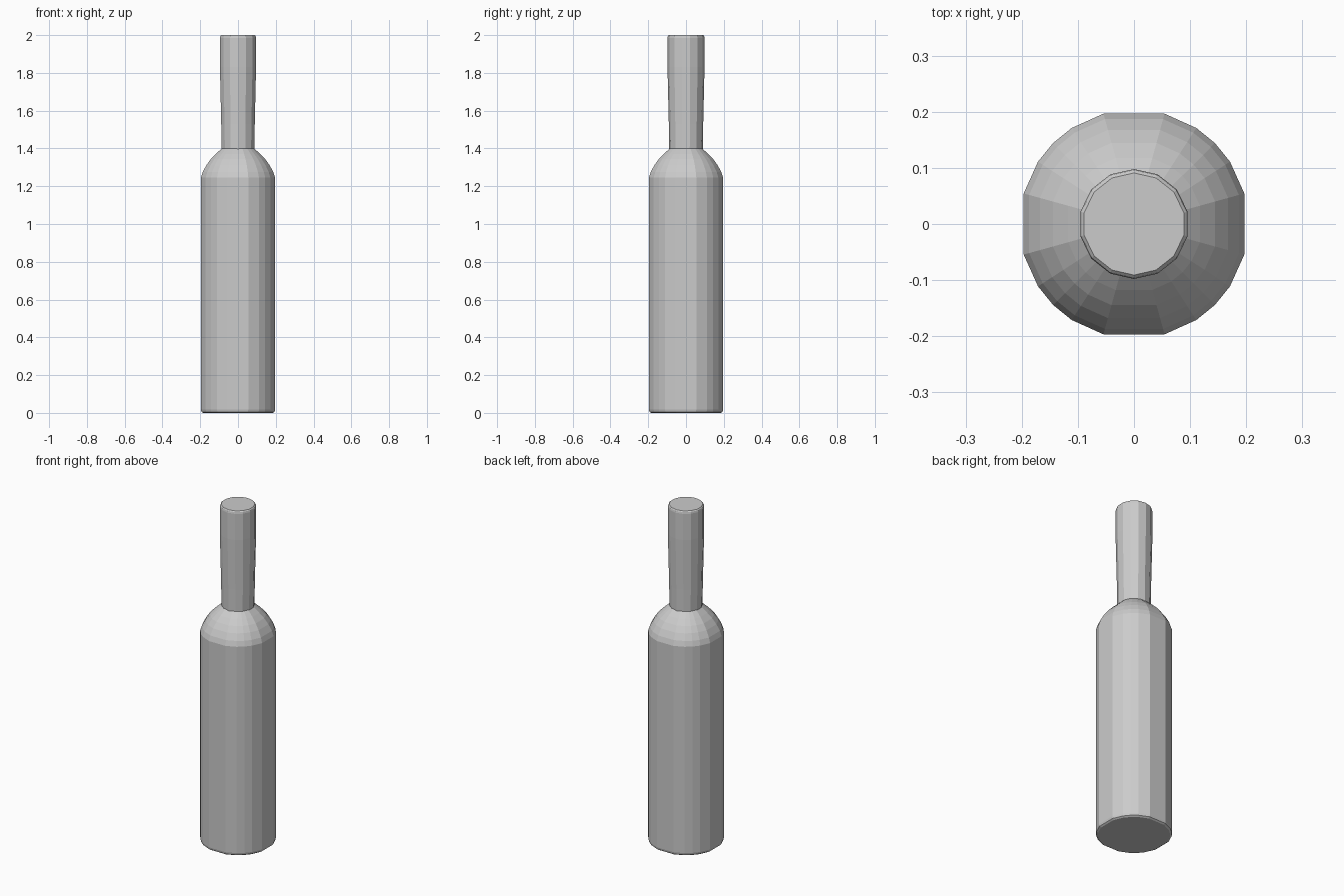
import bpy, bmesh, math

if "Cube" in bpy.data.objects:
    bpy.data.objects.remove(bpy.data.objects["Cube"])

grey = bpy.data.materials.new("plain_grey")
grey.use_nodes = True
colour = (0.6, 0.6, 0.6, 1)
grey.diffuse_color = colour
grey.node_tree.nodes["Principled BSDF"].inputs["Base Color"].default_value = colour


def lathe(name, section, profile):
    """Stack scaled copies of a unit cross-section along z and cap both ends."""
    bm = bmesh.new()
    rings = [[bm.verts.new((x * r, y * r, z)) for x, y in section] for r, z in profile]
    n = len(section)
    for low, high in zip(rings, rings[1:]):
        for i in range(n):
            j = (i + 1) % n
            bm.faces.new((low[i], low[j], high[j], high[i]))
    bm.faces.new(rings[0][::-1])
    bm.faces.new(rings[-1])
    mesh = bpy.data.meshes.new(name)
    bm.to_mesh(mesh)
    bm.free()
    mesh.materials.append(grey)
    obj = bpy.data.objects.new(name, mesh)
    bpy.context.collection.objects.link(obj)
    return obj


# Body: five corners repeated in each quadrant, wide flats facing the axes
corners = (15.5, 33, 45, 57, 74.5)
angles = [math.radians(90 * q + a) for q in range(4) for a in corners]
body_section = [(math.cos(a), math.sin(a)) for a in angles]
lathe("bottle_body", body_section, [
    (0.192, 0), (0.201, 0.006), (0.204, 0.018),
    (0.204, 1.245), (0.194, 1.275), (0.174, 1.311),
    (0.150, 1.343), (0.122, 1.371), (0.088, 1.401)])

# Neck: flares slightly towards a softened rim
sides = 14
neck_section = [(math.cos(a), math.sin(a))
                for a in (math.pi / 2 + math.tau * i / sides for i in range(sides))]
lathe("bottle_neck", neck_section, [
    (0.089, 1.395), (0.091, 1.53), (0.098, 1.83),
    (0.098, 1.985), (0.096, 1.995), (0.091, 2.0)])
